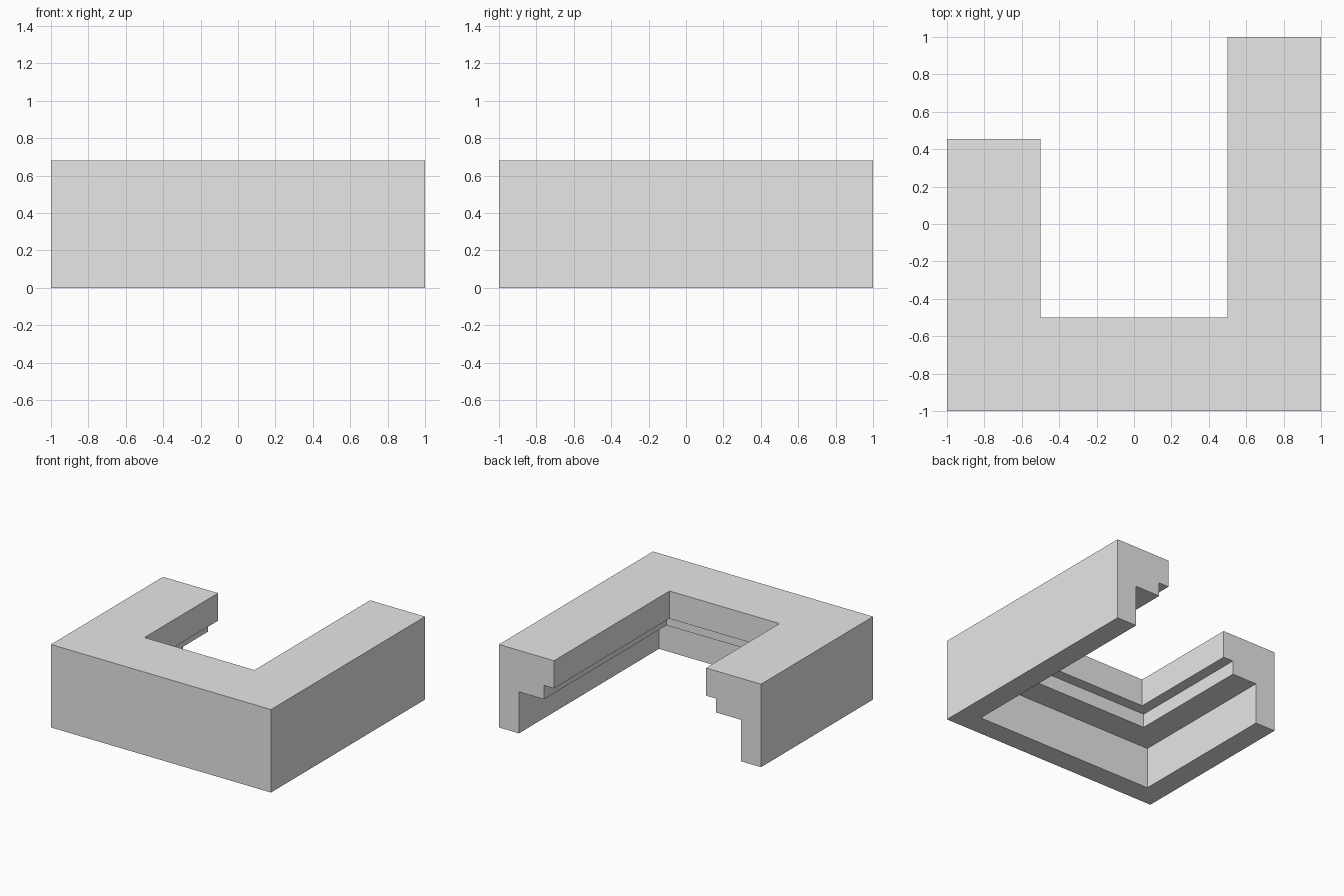
import bpy
import bmesh

cube = bpy.data.objects.get("Cube")
if cube:
    bpy.data.objects.remove(cube, do_unlink=True)

# Material
grey = bpy.data.materials.new("light_grey")
grey.use_nodes = True
colour = (0.8, 0.8, 0.8, 1.0)
grey.diffuse_color = colour
grey.node_tree.nodes["Principled BSDF"].inputs["Base Color"].default_value = colour

# Stepped cross-section: (inset from the outer wall, height), on a module of 1/22
U = 1 / 22
profile = [(d * U, z * U) for d, z in
           [(0, 0), (4, 0), (4, 7.5), (9, 7.5), (9, 10), (11, 10), (11, 15), (0, 15)]]

# Stations along the U-shaped plan: short arm end, two mitred corners, long arm end
SHORT_END, LONG_END = 10 * U, 1.0
stations = [
    lambda d: (-1 + d, SHORT_END),
    lambda d: (-1 + d, -1 + d),
    lambda d: (1 - d, -1 + d),
    lambda d: (1 - d, LONG_END),
]

# Sweep the section through the stations and cap both ends
bm = bmesh.new()
rings = [[bm.verts.new((*place(d), z)) for d, z in profile] for place in stations]
n = len(profile)
for a, b in zip(rings, rings[1:]):
    for i in range(n):
        j = (i + 1) % n
        bm.faces.new((a[i], a[j], b[j], b[i]))
bm.faces.new(rings[0])
bm.faces.new(rings[-1])
bmesh.ops.recalc_face_normals(bm, faces=bm.faces)

mesh = bpy.data.meshes.new("stepped_cornice")
bm.to_mesh(mesh)
bm.free()
mesh.materials.append(grey)
cornice = bpy.data.objects.new("stepped_cornice", mesh)
bpy.context.collection.objects.link(cornice)
